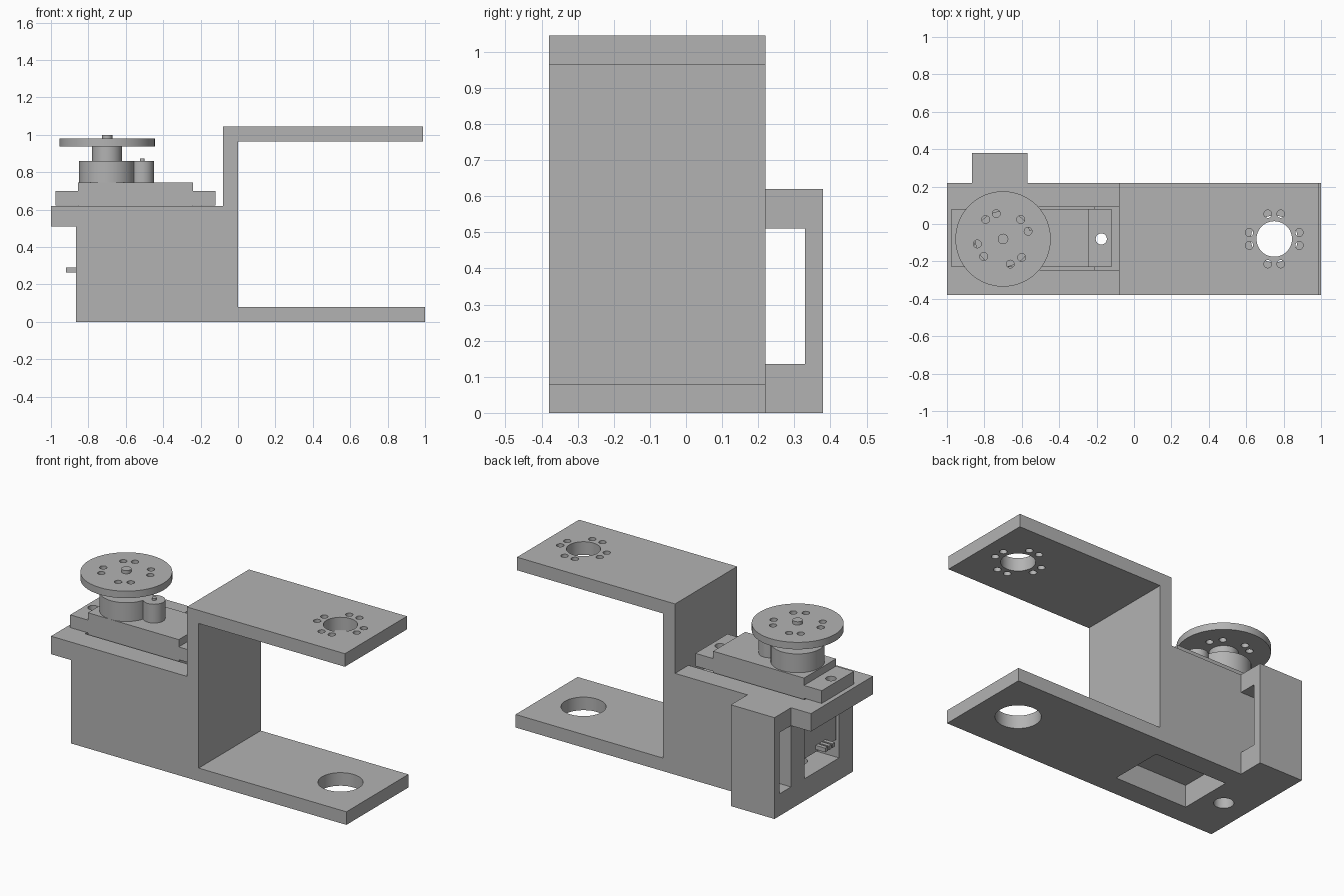
import bpy, bmesh
from math import cos, sin, radians
from mathutils import Vector

cube = bpy.data.objects.get("Cube")
if cube:
    bpy.data.objects.remove(cube, do_unlink=True)

grey = bpy.data.materials.new("plain grey")
grey.use_nodes = True
grey.diffuse_color = (0.45, 0.45, 0.45, 1)
grey.node_tree.nodes["Principled BSDF"].inputs["Base Color"].default_value = grey.diffuse_color

AX, AY = -0.70, -0.08      # output shaft axis
HX = 0.75                  # pivot hole position on the arms


def finish(name, bm):
    bmesh.ops.recalc_face_normals(bm, faces=bm.faces)
    mesh = bpy.data.meshes.new(name)
    bm.to_mesh(mesh)
    bm.free()
    mesh.materials.append(grey)
    obj = bpy.data.objects.new(name, mesh)
    bpy.context.collection.objects.link(obj)
    return obj


def extrude(name, points, offset):
    bm = bmesh.new()
    face = bm.faces.new([bm.verts.new(p) for p in points])
    new = bmesh.ops.extrude_face_region(bm, geom=[face])["geom"]
    verts = [v for v in new if isinstance(v, bmesh.types.BMVert)]
    bmesh.ops.translate(bm, verts=verts, vec=Vector(offset))
    return finish(name, bm)


def box(name, x, y, z):
    base = [(x[0], y[0], z[0]), (x[1], y[0], z[0]), (x[1], y[1], z[0]), (x[0], y[1], z[0])]
    return extrude(name, base, (0, 0, z[1] - z[0]))


def cylinder(name, x, y, r, z, sides=48):
    ring = [(x + r * cos(radians(360 * i / sides)), y + r * sin(radians(360 * i / sides)), z[0])
            for i in range(sides)]
    return extrude(name, ring, (0, 0, z[1] - z[0]))


def activate(obj):
    bpy.ops.object.select_all(action="DESELECT")
    obj.select_set(True)
    bpy.context.view_layer.objects.active = obj


def cut(obj, cutter, operation="DIFFERENCE"):
    mod = obj.modifiers.new("cut", "BOOLEAN")
    mod.operation, mod.solver, mod.object = operation, "EXACT", cutter
    activate(obj)
    bpy.ops.object.modifier_apply(modifier=mod.name)
    bpy.data.objects.remove(cutter, do_unlink=True)


def drill(obj, x, y, r, z, sides=48):
    cut(obj, cylinder("drill", x, y, r, z, sides))


def drill_ring(obj, x, y, radius, angles, z):
    for a in angles:
        drill(obj, x + radius * cos(radians(a)), y + radius * sin(radians(a)), 0.021, z, 20)


def smooth(obj):
    activate(obj)
    bpy.ops.object.shade_smooth_by_angle(angle=radians(30))


# Frame: box, rear lip, upright wall and two arms in one profile
outline = [(-1, .51), (-.865, .51), (-.865, 0), (1, 0), (1, .08), (0, .08), (0, .965),
           (.99, .965), (.99, 1.045), (-.08, 1.045), (-.08, .62), (-1, .62)]
frame = extrude("frame", [(x, -.38, z) for x, z in outline], (0, .6, 0))

# Motor pocket, end opening, floor opening and seat step
well = (-.245, .09)
cut(frame, box("pocket", (-.865, -.21), well, (.135, .7)))
cut(frame, box("end_opening", (-.95, -.5), well, (.135, .51)))
cut(frame, box("floor_opening", (-.57, -.08), well, (-.1, .135)))
cut(frame, box("seat_step", (-.3, -.08), well, (.54, .7)))

# Holes in the frame
drill(frame, AX, AY, .055, (-.1, .2))
drill(frame, -.175, AY, .03, (.05, .7), 24)
drill(frame, -.925, AY, .03, (.4, .7), 24)
drill(frame, HX, AY, .125, (-.1, .2))
drill(frame, HX, AY, .095, (.9, 1.1))
pairs = [90 * k + s for k in range(4) for s in (-14.5, 14.5)]
drill_ring(frame, HX, AY, .138, pairs, (.9, 1.1))
smooth(frame)

# Cable loop on the back of the box
loop = [(.22, 0), (.38, 0), (.38, .62), (.22, .62), (.22, .51), (.33, .51), (.33, .135), (.22, .135)]
extrude("cable_loop", [(-.865, y, z) for y, z in loop], (.295, 0, 0))

# Motor case with mounting tabs
width = (-.23, .08)
box("motor_case", (-.855, -.24), width, (.25, .745))
for name, x, hole in (("rear_tab", (-.975, -.855), -.925), ("front_tab", (-.24, -.12), -.175)):
    tab = box(name, x, width, (.622, .70))
    drill(tab, hole, AY, .03, (.5, .8), 24)
    smooth(tab)

# Motor cable leads
for i in (-1, 0, 1):
    y = AY + i * .035
    box("cable_lead", (-.92, -.85), (y - .012, y + .012), (.265, .29))

# Gear housing, idler boss and its pin
gears = cylinder("gear_housing", AX, AY, .15, (.745, .86))
idler = cylinder("idler_boss", -.512, AY, .062, (.745, .86), 32)
pin = cylinder("idler_pin", -.512, AY, .013, (.86, .873), 16)
hub = cylinder("horn_hub", AX, AY, .08, (.86, .937))
shaft = cylinder("shaft_tip", AX, AY, .028, (.97, 1.0), 24)

# Round horn with paired holes
horn = cylinder("round_horn", AX, AY, .255, (.937, .98), 64)
drill_ring(horn, AX, AY, .14, (17, 48, 105, 132, 191, 222, 286, 315), (.9, 1.02))

for part in (gears, idler, pin, hub, shaft, horn):
    smooth(part)
